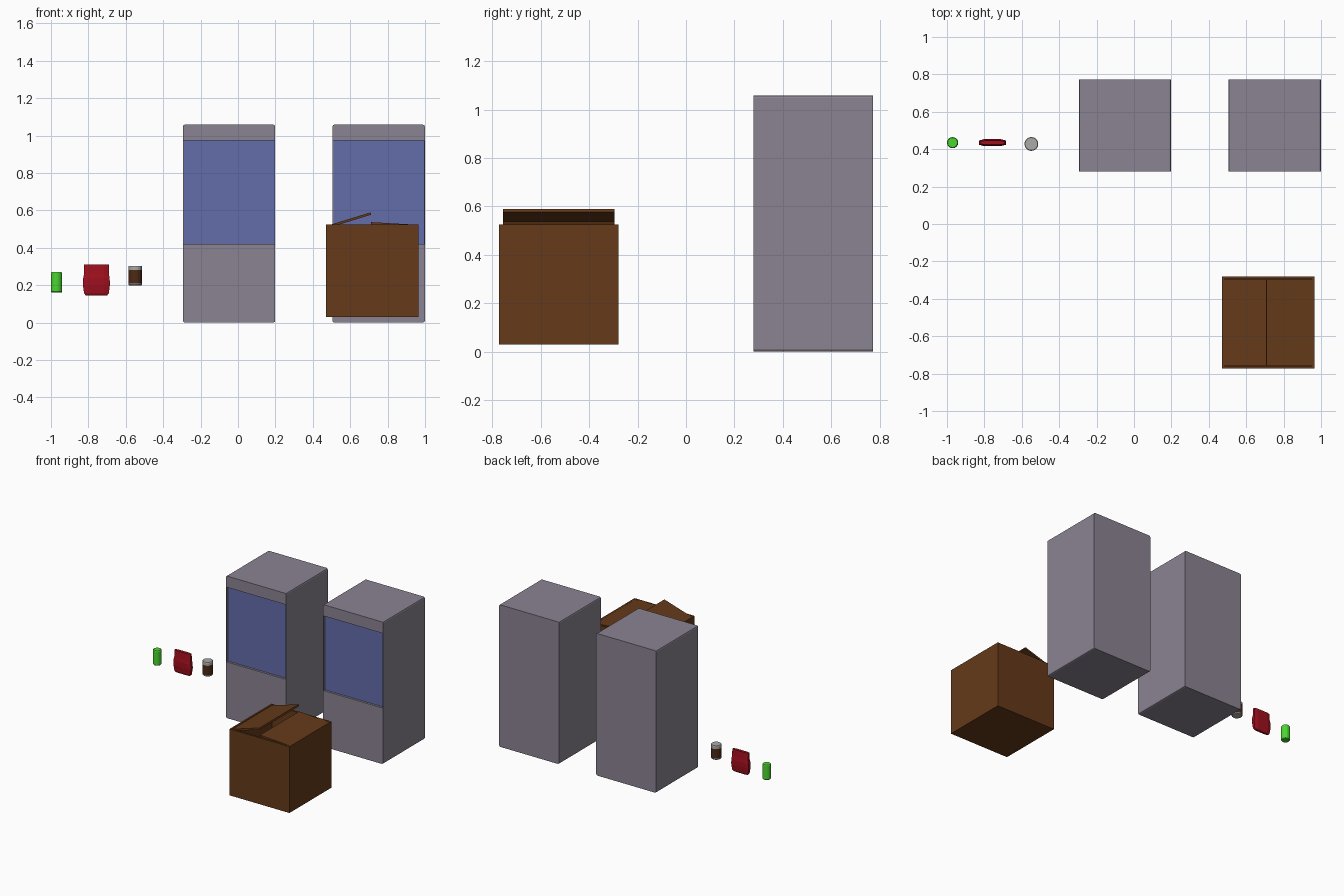
import bpy, bmesh
from math import cos, sin, pi, atan2, hypot
from mathutils import Matrix

if "Cube" in bpy.data.objects:
    bpy.data.objects.remove(bpy.data.objects["Cube"])


def material(name, rgb):
    m = bpy.data.materials.new(name)
    m.diffuse_color = (*rgb, 1)
    m.use_nodes = True
    m.node_tree.nodes["Principled BSDF"].inputs["Base Color"].default_value = m.diffuse_color
    return m


GREY = material("cabinet_grey", (0.254, 0.227, 0.283))
BLUE = material("glass_blue", (0.125, 0.153, 0.407))
BROWN = material("cardboard", (0.13, 0.042, 0.01))
RED = material("pouch_red", (0.35, 0.005, 0.013))
GREEN = material("can_green", (0.07, 0.68, 0.03))
COCOA = material("label_brown", (0.075, 0.022, 0.008))
SILVER = material("tin", (0.4, 0.4, 0.38))


def finish(name, bm, mat):
    bmesh.ops.recalc_face_normals(bm, faces=bm.faces)
    me = bpy.data.meshes.new(name)
    bm.to_mesh(me)
    bm.free()
    if mat:
        me.materials.append(mat)
    ob = bpy.data.objects.new(name, me)
    bpy.context.collection.objects.link(ob)
    return ob


def box_bm(x0, x1, y0, y1, z0, z1):
    bm = bmesh.new()
    mat = Matrix.Translation(((x0 + x1) / 2, (y0 + y1) / 2, (z0 + z1) / 2)) @ \
        Matrix.Diagonal((x1 - x0, y1 - y0, z1 - z0, 1))
    bmesh.ops.create_cube(bm, size=1, matrix=mat)
    return bm


def loft(name, rings, mat):
    """Skin a stack of equal-length rings and cap both ends."""
    bm = bmesh.new()
    vs = [[bm.verts.new(p) for p in r] for r in rings]
    n = len(vs[0])
    for a, b in zip(vs, vs[1:]):
        for i in range(n):
            j = (i + 1) % n
            bm.faces.new((a[i], a[j], b[j], b[i]))
    bm.faces.new(vs[0][::-1])
    bm.faces.new(vs[-1])
    return finish(name, bm, mat)


def turned(name, x, y, profile, mat, n=16):
    rings = [[(x + r * cos(2 * pi * i / n), y + r * sin(2 * pi * i / n), z)
              for i in range(n)] for r, z in profile]
    return loft(name, rings, mat)


def cabinet(tag, x0):
    x1, y0, y1 = x0 + 0.494, 0.28, 0.773
    # body with softly rounded front-to-back edges
    bm = box_bm(x0, x1, y0, y1, 0, 1.058)
    edges = [e for e in bm.edges
             if abs(e.verts[0].co.y - e.verts[1].co.y) > 0.1]
    bmesh.ops.bevel(bm, geom=edges, offset=0.01, segments=2,
                    profile=0.5, affect='EDGES')
    body = finish("cabinet_body_" + tag, bm, GREY)
    # shallow window recess
    cutter = finish("window_cutter_" + tag,
                    box_bm(x0 + 0.004, x1 - 0.004, y0 - 0.1, y0 + 0.018,
                           0.418, 0.974), None)
    cutter.hide_render = True
    cutter.hide_viewport = True
    mod = body.modifiers.new("window", 'BOOLEAN')
    mod.object = cutter
    mod.solver = 'EXACT'
    # glass panel at the back of the recess
    finish("window_panel_" + tag,
           box_bm(x0 + 0.005, x1 - 0.005, y0 + 0.014, y0 + 0.03,
                  0.419, 0.973), BLUE)


cabinet("left", -0.295)
cabinet("right", 0.505)

# open-topped carton
bm = box_bm(0.471, 0.965, -0.773, -0.28, 0.03, 0.524)
top = [f for f in bm.faces if f.calc_center_median().z > 0.5]
bmesh.ops.delete(bm, geom=top, context='FACES_ONLY')
carton = finish("carton", bm, BROWN)
wall = carton.modifiers.new("wall", 'SOLIDIFY')
wall.thickness = 0.013
wall.offset = -1
wall.use_even_offset = True


# carton flaps: a slab between two points seen from the front
def flap(name, xa, za, xb, zb, t=0.013):
    length = hypot(xb - xa, zb - za)
    bm = box_bm(0, length, -0.757, -0.296, -t, 0)
    bm.transform(Matrix.Translation((xa, 0, za)) @
                 Matrix.Rotation(-atan2(zb - za, xb - xa), 4, 'Y'))
    finish(name, bm, BROWN)


flap("raised_flap", 0.484, 0.520, 0.708, 0.589)
flap("flat_flap", 0.711, 0.537, 0.954, 0.523)

# green can
turned("can", -0.97, 0.435,
       [(0.026, 0.16), (0.03, 0.165), (0.03, 0.265), (0.026, 0.271)], GREEN)

# coffee tin: label band between metal ends
turned("tin_base", -0.549, 0.428, [(0.034, 0.199), (0.037, 0.203),
                                   (0.037, 0.209)], SILVER)
turned("tin_label", -0.549, 0.428, [(0.036, 0.209), (0.036, 0.28)], COCOA)
turned("tin_lid", -0.549, 0.428, [(0.037, 0.28), (0.037, 0.298),
                                  (0.034, 0.303)], SILVER)

# pouch: hexagonal cross-sections with a fuller lower half
sections = [(0.146, 0.058, 0.008), (0.156, 0.066, 0.014), (0.2, 0.072, 0.019),
            (0.235, 0.071, 0.019), (0.262, 0.066, 0.015), (0.31, 0.066, 0.011)]
rings = []
for z, w, d in sections:
    rings.append([(-0.757 + w * u, 0.435 + d * v, z) for u, v in
                  [(-1, -0.6), (-0.6, -1), (0.6, -1), (1, -0.6),
                   (1, 0.6), (0.6, 1), (-0.6, 1), (-1, 0.6)]])
loft("pouch", rings, RED)
